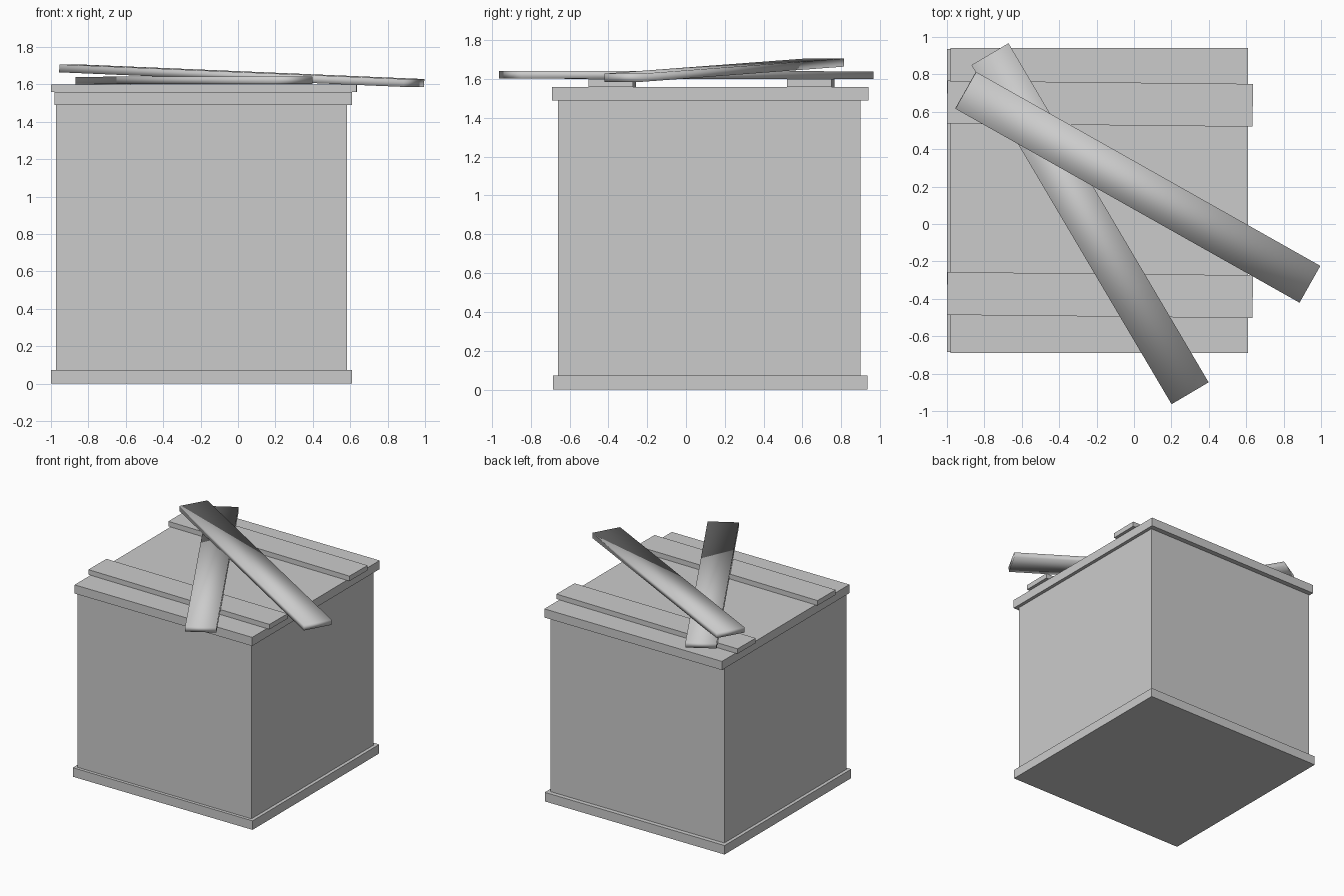
import bpy
import math
from mathutils import Vector

if "Cube" in bpy.data.objects:
    bpy.data.objects.remove(bpy.data.objects["Cube"], do_unlink=True)

grey = bpy.data.materials.new("plain grey")
grey.use_nodes = True
grey.diffuse_color = (0.6, 0.6, 0.6, 1)
grey.node_tree.nodes["Principled BSDF"].inputs["Base Color"].default_value = (0.6, 0.6, 0.6, 1)


def box(name, centre, size, rotation=(0, 0, 0)):
    bpy.ops.mesh.primitive_cube_add(size=1, location=centre, rotation=rotation)
    ob = bpy.context.object
    ob.name = name
    ob.scale = size
    bpy.ops.object.transform_apply(location=False, rotation=False, scale=True)
    ob.data.materials.append(grey)
    return ob


def box_between(name, low, high):
    low, high = Vector(low), Vector(high)
    return box(name, (low + high) / 2, high - low)


def plank(name, start, end, width, thickness):
    """Soft-shaded board running between two end centres."""
    start, end = Vector(start), Vector(end)
    run = end - start
    yaw = math.atan2(run.y, run.x)
    pitch = -math.asin(run.z / run.length)
    ob = box(name, (start + end) / 2, (run.length, width, thickness), (0, pitch, yaw))
    bpy.ops.object.shade_smooth()
    return ob


# Crate
box_between("crate_base", (-1.0, -0.685, 0), (0.61, 0.935, 0.073))
box_between("crate_body", (-0.973, -0.66, 0.073), (0.583, 0.9, 1.49))
box_between("crate_lid", (-0.98, -0.69, 1.49), (0.61, 0.94, 1.56))

# Battens across the lid, slightly askew
for name, y in (("front_batten", -0.38), ("back_batten", 0.643)):
    box(name, (-0.182, y, 1.58), (1.634, 0.229, 0.04), (0, 0, math.radians(-0.6)))

# Loose crossed planks
plank("lower_plank", (-0.77, 0.908, 1.62), (0.3, -0.905, 1.622), 0.23, 0.04)
plank("upper_plank", (-0.9, 0.715, 1.685), (0.94, -0.322, 1.607), 0.226, 0.042)
